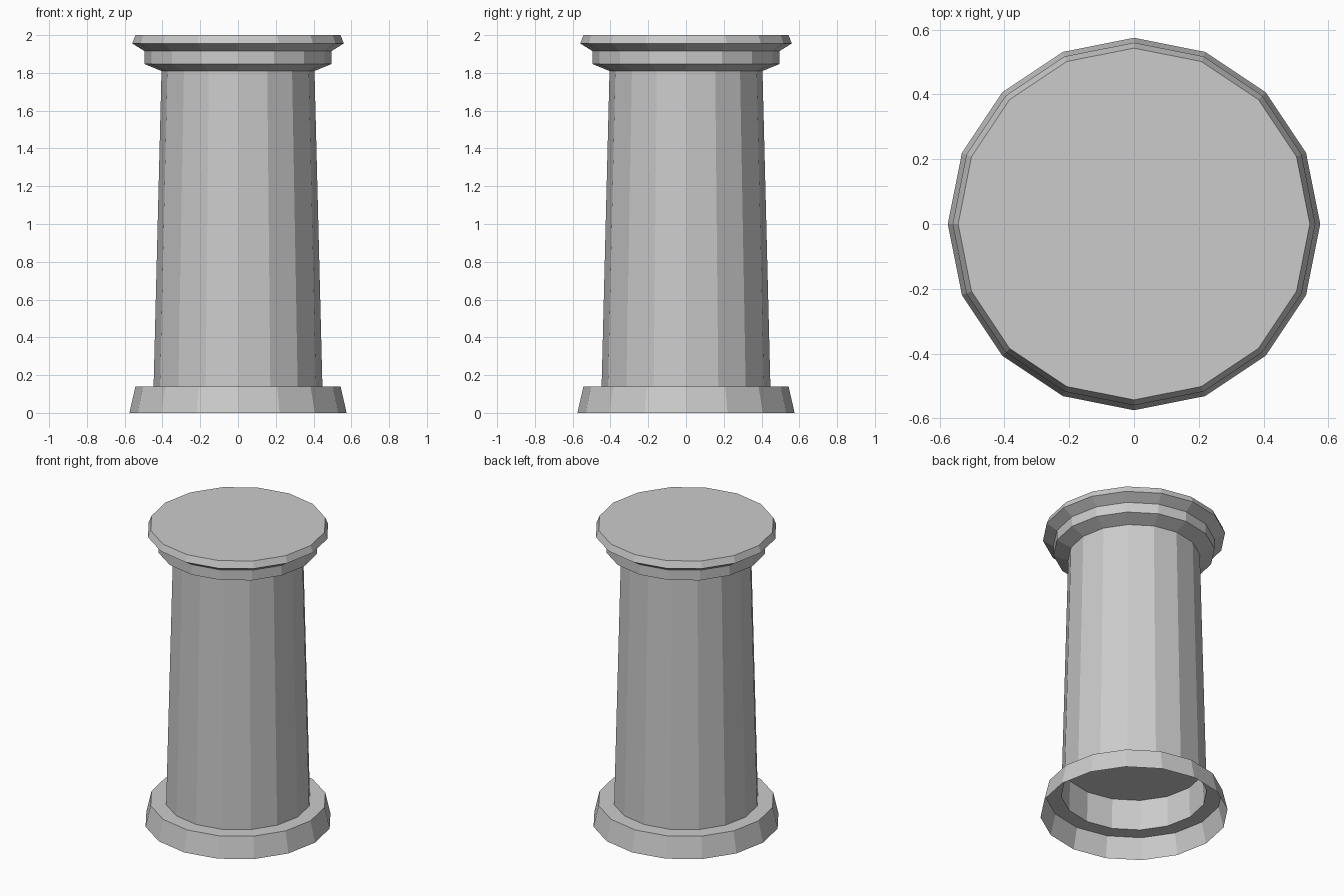
import bpy, bmesh, math

if "Cube" in bpy.data.objects:
    bpy.data.objects.remove(bpy.data.objects["Cube"])

SIDES = 16


def turned(name, profile, cap_last=False):
    """Revolve (radius, z) points into a flat-faced 16-sided shell."""
    bm = bmesh.new()
    rings = []
    for r, z in profile:
        rings.append([bm.verts.new((r * math.cos(2 * math.pi * i / SIDES),
                                    r * math.sin(2 * math.pi * i / SIDES), z))
                      for i in range(SIDES)])
    for a, b in zip(rings, rings[1:]):
        for i in range(SIDES):
            j = (i + 1) % SIDES
            bm.faces.new((a[i], a[j], b[j], b[i]))
    if cap_last:
        bm.faces.new(rings[-1])
    mesh = bpy.data.meshes.new(name)
    bm.to_mesh(mesh)
    bm.free()
    obj = bpy.data.objects.new(name, mesh)
    bpy.context.collection.objects.link(obj)
    return obj


# Flared foot, open underneath, with a flat ledge running in to the shaft
turned("base", [(0.575, 0), (0.543, 0.14), (0.447, 0.14)])

# Tapered shaft
turned("shaft", [(0.447, 0.14), (0.405, 1.81)])

# Ceiling closing the hollow inside the lower shaft, facing down
ceiling = turned("inner_ceiling", [(0.441, 0.345)], cap_last=True)
ceiling.data.flip_normals()

# Stepped capital with a closed top
turned("capital", [(0.405, 1.81), (0.495, 1.847), (0.495, 1.915),
                   (0.56, 1.956), (0.543, 2.0)], cap_last=True)
